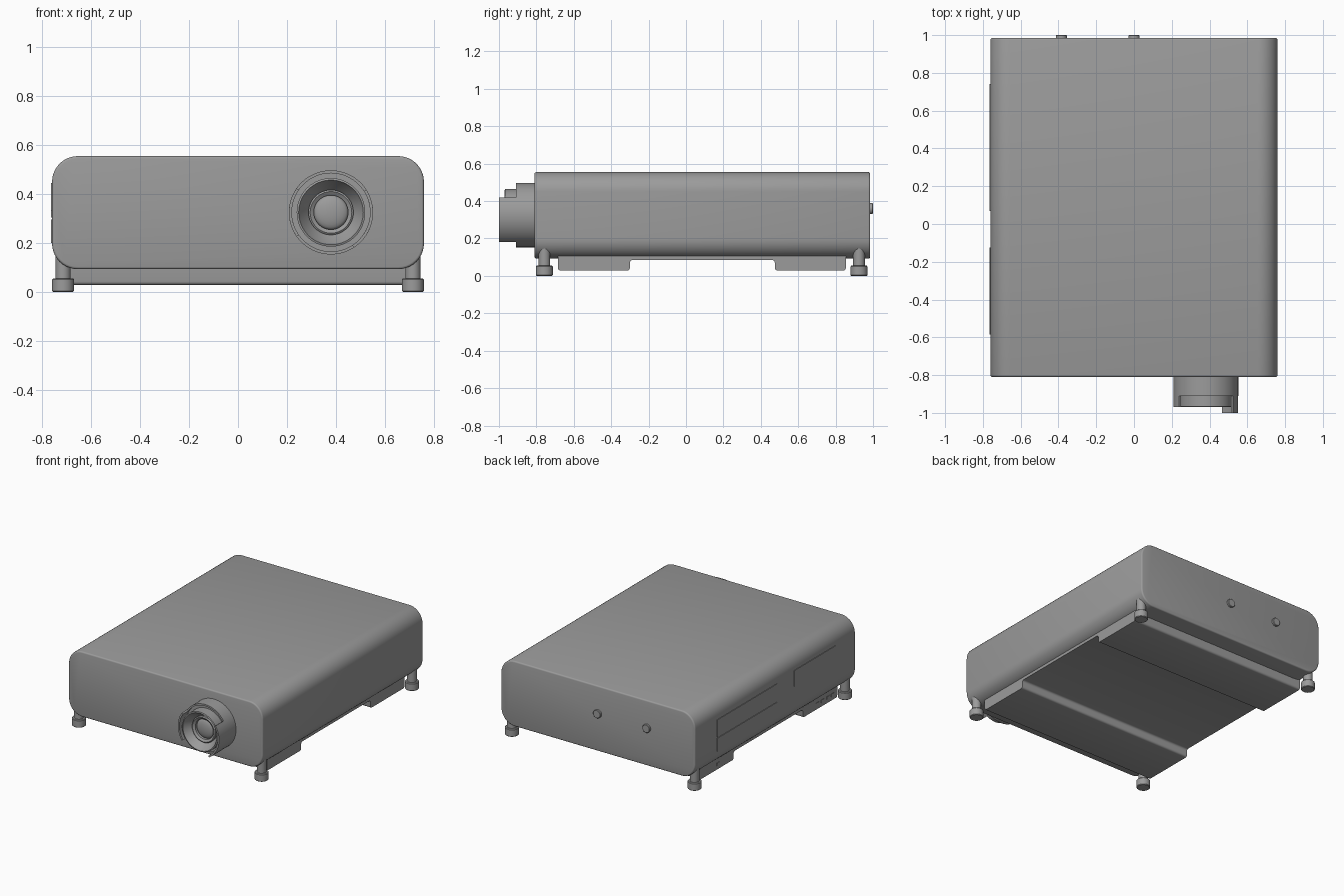
import bpy, bmesh
from math import radians, cos, sin, pi
from mathutils import Matrix, Vector

cube = bpy.data.objects.get("Cube")
if cube:
    bpy.data.objects.remove(cube, do_unlink=True)

GREY = (0.33, 0.33, 0.33, 1)
grey = bpy.data.materials.new("housing_grey")
grey.use_nodes = True
grey.diffuse_color = GREY
grey.node_tree.nodes["Principled BSDF"].inputs["Base Color"].default_value = GREY


def finish(name, bm):
    """Turn a bmesh into a shaded object."""
    bmesh.ops.recalc_face_normals(bm, faces=bm.faces)
    mesh = bpy.data.meshes.new(name)
    bm.to_mesh(mesh)
    bm.free()
    mesh.materials.append(grey)
    obj = bpy.data.objects.new(name, mesh)
    bpy.context.collection.objects.link(obj)
    bpy.ops.object.select_all(action='DESELECT')
    bpy.context.view_layer.objects.active = obj
    obj.select_set(True)
    bpy.ops.object.shade_smooth_by_angle(angle=radians(32))
    return obj


def box_mesh(lo, hi):
    lo, hi = Vector(lo), Vector(hi)
    bm = bmesh.new()
    bmesh.ops.create_cube(bm, size=1, matrix=Matrix.Translation((lo + hi) / 2)
                          @ Matrix.Diagonal((*(hi - lo), 1)))
    return bm


def round_edges(bm, test, radius, segments):
    edges = [e for e in bm.edges if test(e)]
    bmesh.ops.bevel(bm, geom=edges, offset=radius, segments=segments,
                    profile=0.5, affect='EDGES')


def revolve(name, profile, centre, axis, start=0, end=360):
    """Sweep a closed (radius, height) loop around the z or y axis."""
    full = end - start == 360
    steps = max(8, int((end - start) / 6))
    bm = bmesh.new()
    rings = []
    for i in range(steps if full else steps + 1):
        a = radians(start + (end - start) * i / steps)
        ring = []
        for r, h in profile:
            u, v = r * cos(a), r * sin(a)
            offset = (u, h, v) if axis == 'y' else (u, v, h)
            ring.append(bm.verts.new(Vector(centre) + Vector(offset)))
        rings.append(ring)
    n = len(profile)
    for i in range(steps):
        a, b = rings[i], rings[(i + 1) % len(rings)]
        for j in range(n):
            k = (j + 1) % n
            bm.faces.new((a[j], a[k], b[k], b[j]))
    if not full:
        bm.faces.new(rings[0])
        bm.faces.new(rings[-1])
    bmesh.ops.remove_doubles(bm, verts=bm.verts, dist=0.0001)
    return finish(name, bm)


# Main housing: rounded long edges, then a fine rim at front and back
bm = box_mesh((-0.76, -0.81, 0.093), (0.76, 0.985, 0.555))
along_y = lambda e: abs(e.verts[0].co.y - e.verts[1].co.y) > 1
round_edges(bm, along_y, 0.105, 10)
round_edges(bm, lambda e: abs(e.verts[0].co.y - e.verts[1].co.y) < 0.001, 0.01, 3)
finish("housing", bm)

# Underside tray: stepped side profile with softened corners
steps = [(-0.685, 0.12), (-0.685, 0.028), (-0.3, 0.028), (-0.3, 0.085),
         (0.475, 0.085), (0.475, 0.028), (0.855, 0.028), (0.855, 0.12)]
bm = bmesh.new()
side = bm.faces.new([bm.verts.new((-0.705, y, z)) for y, z in steps])
out = bmesh.ops.extrude_face_region(bm, geom=[side])
bmesh.ops.translate(bm, vec=(1.41, 0, 0),
                    verts=[v for v in out["geom"] if isinstance(v, bmesh.types.BMVert)])
round_edges(bm, lambda e: abs(e.verts[0].co.x - e.verts[1].co.x) > 1
            and e.verts[0].co.z < 0.1, 0.015, 4)
finish("underside_tray", bm)

# Four adjustable feet
foot = [(0, 0), (0.041, 0), (0.045, 0.004), (0.045, 0.05), (0.041, 0.055),
        (0.031, 0.055), (0.031, 0.16), (0, 0.16)]
for x, s in ((-0.715, "right"), (0.715, "left")):
    for y, e in ((-0.757, "front"), (0.925, "back")):
        revolve(f"{e}_{s}_foot", foot, (x, y, 0), 'z')

# Lens assembly, centred off to one side of the front
LENS = (0.38, 0, 0.325)
revolve("lens_barrel", [(0, -0.79), (0.172, -0.79), (0.172, -0.91), (0.16, -0.91),
                        (0.16, -0.895), (0, -0.895)], LENS, 'y')
revolve("lens_inner_tube", [(0.14, -0.85), (0.14, -0.967), (0.132, -0.97),
                            (0.125, -0.955), (0.092, -0.91), (0.092, -0.925),
                            (0.085, -0.93), (0.07, -0.92), (0.07, -0.85)], LENS, 'y')
dome = [(0.07 * sin(t * pi / 12), -0.9 - 0.022 * cos(t * pi / 12)) for t in range(7)]
revolve("lens_glass", dome + [(0, -0.89)], LENS, 'y')

# Hood petals at either side of the barrel
for name, tip, a, b in (("left_hood_petal", -1.0, -57, 33),
                        ("right_hood_petal", -0.97, 145, 215)):
    revolve(name, [(0.16, -0.9), (0.172, -0.9), (0.172, tip), (0.16, tip)],
            LENS, 'y', a, b)

# Two round buttons on the back
for i, x in enumerate((-0.385, 0)):
    revolve(f"back_button_{i + 1}", [(0, 0.97), (0.029, 0.97), (0.029, 0.997),
                                     (0.026, 1.0), (0, 1.0)], (x, 0, 0.36), 'y')

# Thin cover plates on the right side
for name, y0, y1, z0, z1 in (("upper_cover", 0.07, 0.74, 0.305, 0.425),
                             ("lower_cover", 0.07, 0.74, 0.2, 0.295),
                             ("front_cover", -0.585, -0.125, 0.33, 0.445)):
    finish(name, box_mesh((-0.764, y0, z0), (-0.757, y1, z1)))

# Small sockets along the right side of the tray
for i, y in enumerate((0.65, -0.46, -0.52, -0.58, -0.63)):
    finish(f"socket_{i + 1}", box_mesh((-0.708, y - 0.015, 0.055),
                                       (-0.7, y + 0.015, 0.075)))
